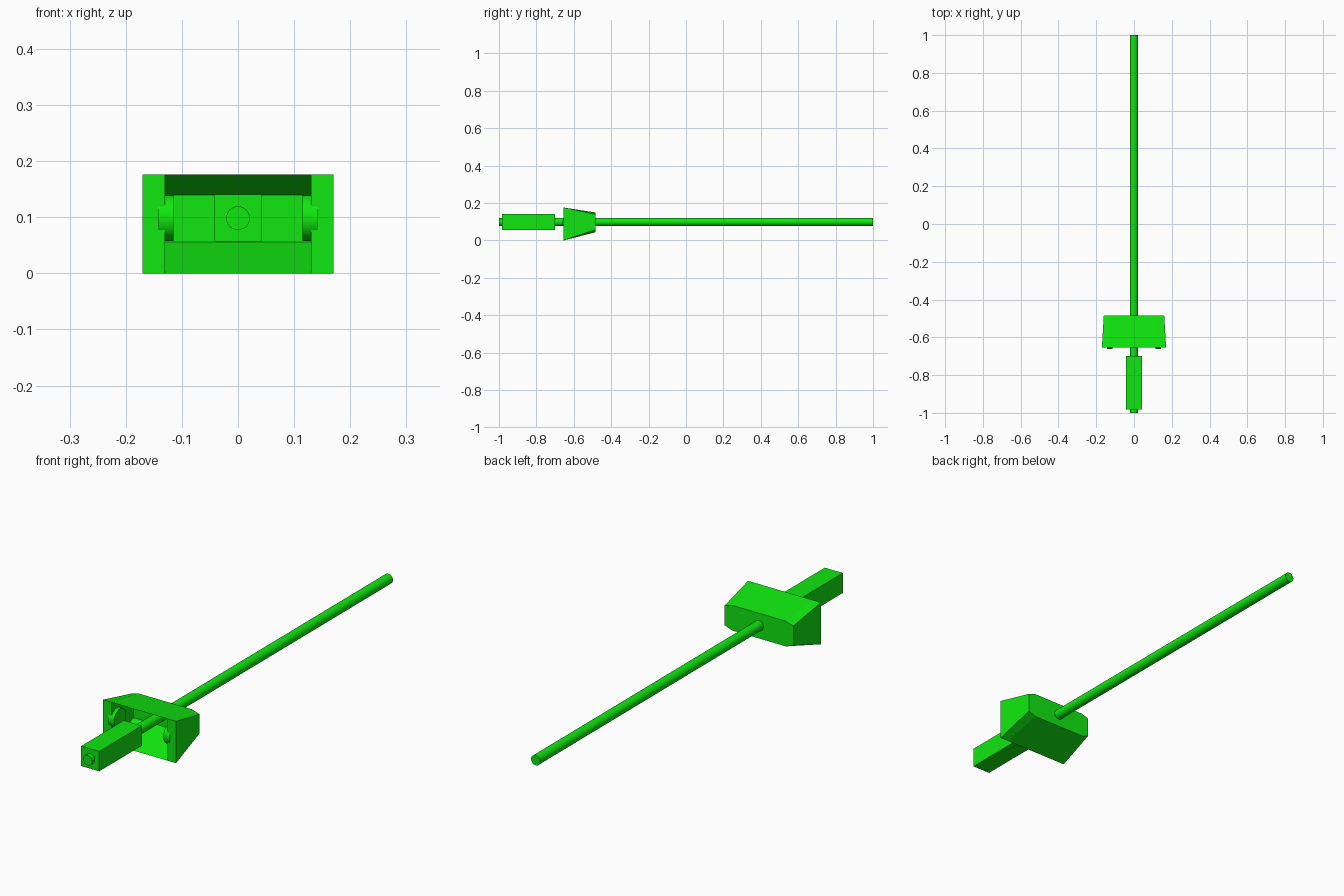
import bpy, bmesh
from math import radians
from mathutils import Matrix

if "Cube" in bpy.data.objects:
    bpy.data.objects.remove(bpy.data.objects["Cube"])

AXIS_Z = 0.0985      # height of the shaft centreline

green = bpy.data.materials.new("green")
green.diffuse_color = (0.005, 0.8, 0.005, 1)
green.use_nodes = True
green.node_tree.nodes["Principled BSDF"].inputs["Base Color"].default_value = green.diffuse_color


def add_object(name, bm, smooth=False):
    bmesh.ops.recalc_face_normals(bm, faces=bm.faces)
    mesh = bpy.data.meshes.new(name)
    bm.to_mesh(mesh)
    bm.free()
    mesh.materials.append(green)
    obj = bpy.data.objects.new(name, mesh)
    bpy.context.collection.objects.link(obj)
    if smooth:
        bpy.ops.object.select_all(action='DESELECT')
        obj.select_set(True)
        bpy.context.view_layer.objects.active = obj
        bpy.ops.object.shade_smooth_by_angle(angle=radians(35))
    return obj


def cylinder(name, centre, radius, length, axis):
    bm = bmesh.new()
    rot = Matrix.Rotation(radians(90), 4, 'Y' if axis == 'X' else 'X')
    bmesh.ops.create_cone(bm, cap_ends=True, segments=32, radius1=radius,
                          radius2=radius, depth=length,
                          matrix=Matrix.Translation(centre) @ rot)
    return add_object(name, bm, smooth=True)


# long shaft running the full length
cylinder("shaft", (0, 0, AXIS_Z), 0.021, 2.0, 'Y')

# square grip near the front end
bm = bmesh.new()
bmesh.ops.create_cube(bm, size=1, matrix=Matrix.Translation((0, -0.841, AXIS_Z))
                      @ Matrix.Diagonal((0.084, 0.283, 0.084, 1)))
add_object("grip", bm)

# hollow guard: rectangular open front lofted to a chamfered back
front = [(-.17, 0), (-.13, 0), (.13, 0), (.17, 0),
         (.17, .176), (.13, .176), (-.13, .176), (-.17, .176)]
back = [(-.16, .057), (-.125, .044), (.125, .044), (.16, .057),
        (.16, .139), (.125, .15), (-.125, .15), (-.16, .139)]
inner = [(-.13, .056), (.13, .056), (.13, .14), (-.13, .14)]

bm = bmesh.new()
f, b, i = ([bm.verts.new((x, y, z)) for x, z in ring]
           for ring, y in ((front, -0.655), (back, -0.485), (inner, -0.51)))
for k in range(8):                       # outer skin
    n = (k + 1) % 8
    bm.faces.new((f[k], f[n], b[n], b[k]))
bm.faces.new(b)                          # back plate
rim = [f[1], f[2], f[5], f[6]]
for k in range(4):                       # inside of the hollow
    n = (k + 1) % 4
    bm.faces.new((rim[k], rim[n], i[n], i[k]))
bm.faces.new(i)
bm.faces.new((f[0], f[1], f[6], f[7]))   # front edges of the side walls
bm.faces.new((f[2], f[3], f[4], f[5]))
add_object("guard", bm)

# round buttons set in the inner side walls
for side, label in ((-1, "left"), (1, "right")):
    cylinder(f"{label}_button", (side * 0.129, -0.62, AXIS_Z), 0.041, 0.028, 'X')
